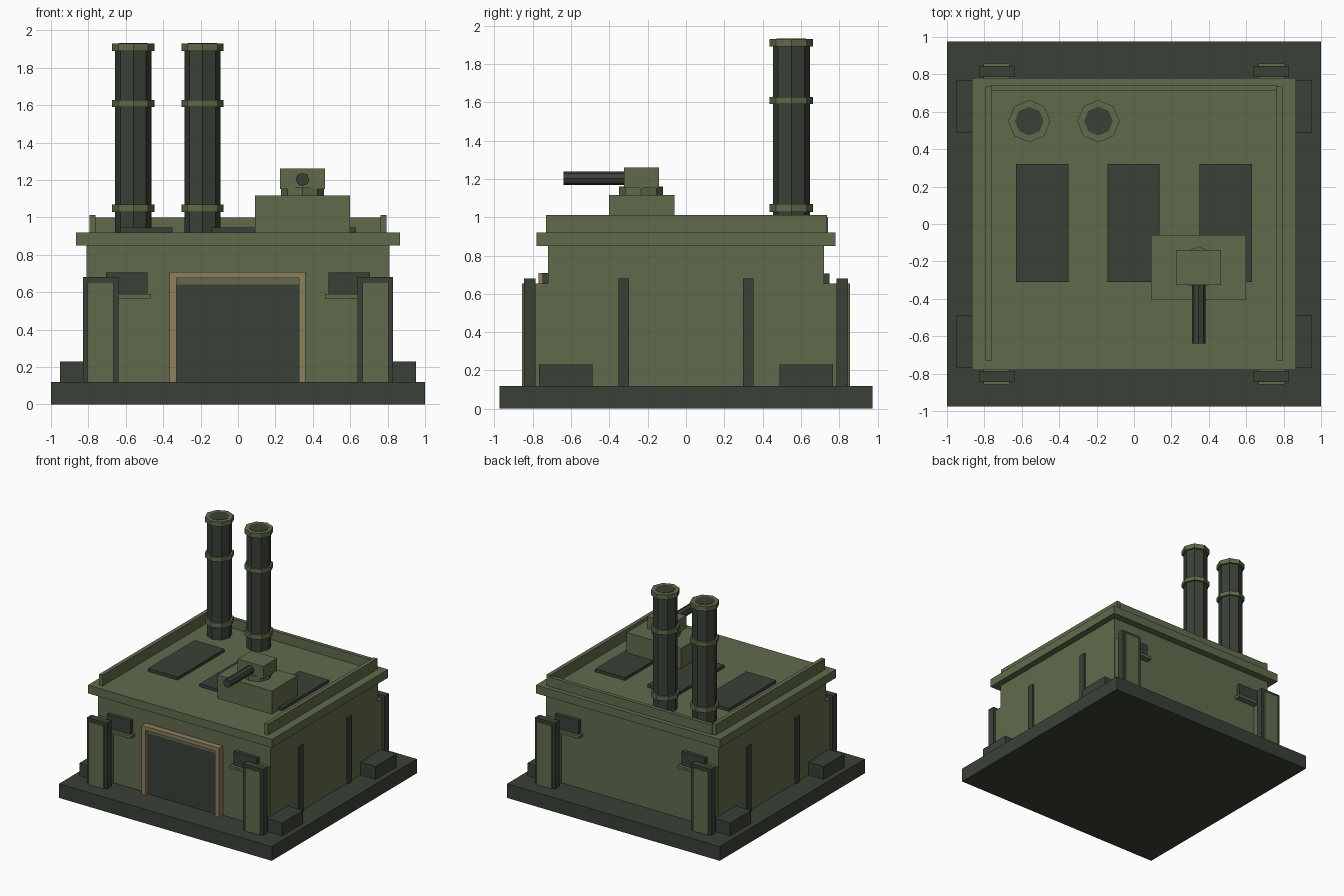
import bpy
from math import radians

cube = bpy.data.objects.get("Cube")
if cube:
    bpy.data.objects.remove(cube, do_unlink=True)


def material(name, color):
    mat = bpy.data.materials.new(name)
    mat.use_nodes = True
    mat.diffuse_color = (*color, 1)
    bsdf = next(n for n in mat.node_tree.nodes if n.type == 'BSDF_PRINCIPLED')
    bsdf.inputs["Base Color"].default_value = (*color, 1)
    return mat


OLIVE = material("olive green", (0.118, 0.147, 0.073))
DARK = material("dark grey green", (0.042, 0.051, 0.037))
TAN = material("tan", (0.27, 0.21, 0.115))


def finish(name, mat):
    obj = bpy.context.object
    obj.name = name
    obj.data.materials.append(mat)
    return obj


def box(name, mat, x, y, z):
    """Box given by its (low, high) extent on each axis."""
    bpy.ops.mesh.primitive_cube_add(size=1)
    obj = finish(name, mat)
    for v in obj.data.vertices:
        v.co = [lo + (hi - lo) * (c + 0.5) for c, (lo, hi) in zip(v.co, (x, y, z))]
    return obj


def span(lo, hi, sign):
    return tuple(sorted((lo * sign, hi * sign)))


def column(name, mat, x, y, z, radius, sides=8):
    """Upright prism with a corner on the x axis."""
    bpy.ops.mesh.primitive_cylinder_add(vertices=sides, radius=radius,
                                        depth=z[1] - z[0],
                                        location=(x, y, sum(z) / 2))
    return finish(name, mat)


# Main building
box("base_slab", DARK, (-1, 1), (-0.975, 0.975), (0, 0.12))
box("main_body", OLIVE, (-0.81, 0.81), (-0.72, 0.72), (0.12, 0.85))
box("roof_slab", OLIVE, (-0.865, 0.865), (-0.78, 0.78), (0.85, 0.92))
box("back_parapet", OLIVE, (-0.765, 0.765), (0.71, 0.742), (0.92, 1.0))

# Roof plates
for i, x in enumerate((-0.49, -0.003, 0.49)):
    box(f"roof_plate_{i + 1}", DARK, (x - 0.14, x + 0.14), (-0.31, 0.32), (0.92, 0.945))

# Mirrored side and corner parts
for side, sx in (("left", 1), ("right", -1)):
    box(f"{side}_parapet", OLIVE, span(0.762, 0.795, sx), (-0.73, 0.735), (0.92, 1.012))
    for end, sy in (("front", -1), ("back", 1)):
        tag = f"{end}_{side}"
        box(f"{tag}_buttress", OLIVE, span(0.665, 0.805, sx), span(0.7, 0.857, sy), (0.12, 0.655))
        box(f"{tag}_buttress_band", DARK, span(0.64, 0.828, sx), span(0.785, 0.845, sy), (0.12, 0.68))
        box(f"{tag}_wall_strip", DARK, span(0.8, 0.825, sx), span(0.297, 0.353, sy), (0.12, 0.68))
        box(f"{tag}_ground_block", DARK, span(0.8, 0.953, sx), span(0.487, 0.767, sy), (0.12, 0.23))
        box(f"{tag}_window", DARK, span(0.485, 0.705, sx), span(0.71, 0.75, sy), (0.59, 0.705))
        box(f"{tag}_window_sill", OLIVE, span(0.465, 0.725, sx), span(0.71, 0.775, sy), (0.567, 0.59))

# Doorway
box("door", DARK, (-0.335, 0.33), (-0.735, -0.71), (0.12, 0.64))
box("door_lintel", OLIVE, (-0.335, 0.33), (-0.742, -0.71), (0.64, 0.675))
box("door_frame_top", TAN, (-0.366, 0.361), (-0.77, -0.71), (0.675, 0.708))
box("door_frame_right", TAN, (-0.366, -0.33), (-0.77, -0.71), (0.12, 0.675))
box("door_frame_left", TAN, (0.325, 0.361), (-0.77, -0.71), (0.12, 0.675))

# Chimneys
for i, x in enumerate((-0.56, -0.19)):
    name = f"chimney_{i + 1}"
    column(f"{name}_pipe", DARK, x, 0.55, (0.92, 1.91), 0.097)
    for part, z in (("lower", (1.028, 1.068)), ("middle", (1.59, 1.627)), ("top", (1.89, 1.93))):
        column(f"{name}_{part}_collar", OLIVE, x, 0.55, z, 0.113)
    column(f"{name}_mouth", DARK, x, 0.55, (1.92, 1.933), 0.077)

# Roof turret
box("turret_base", OLIVE, (0.09, 0.6), (-0.403, -0.06), (0.92, 1.117))
column("turret_neck", OLIVE, 0.345, -0.235, (1.117, 1.16), 0.115)
box("turret_head", OLIVE, (0.225, 0.465), (-0.325, -0.14), (1.152, 1.26))
bpy.ops.mesh.primitive_cylinder_add(vertices=8, radius=0.036, depth=0.34,
                                    location=(0.345, -0.47, 1.203),
                                    rotation=(radians(90), 0, 0))
finish("turret_barrel", DARK)
